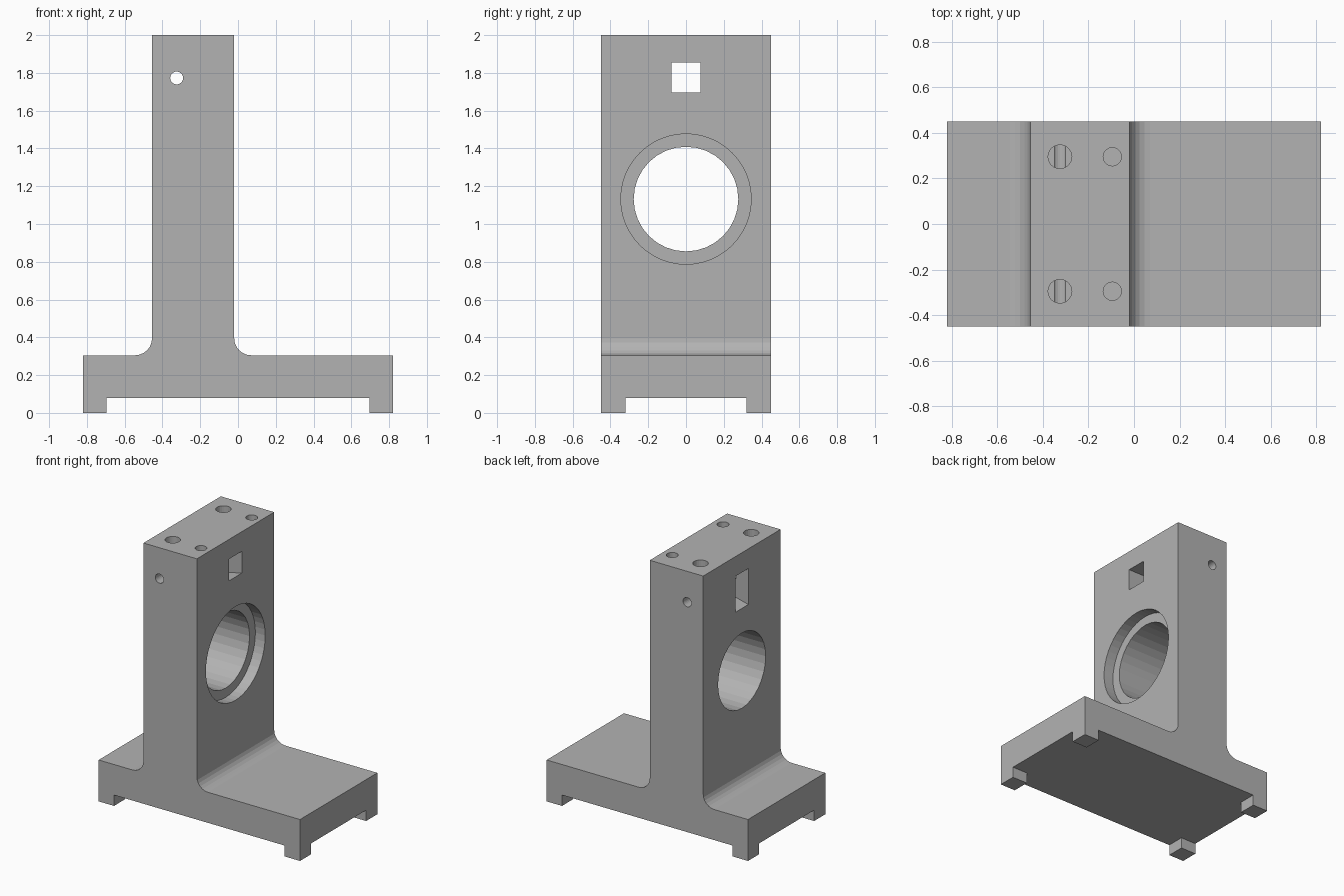
import bpy, bmesh, math
from mathutils import Matrix

cube = bpy.data.objects.get("Cube")
if cube:
    bpy.data.objects.remove(cube, do_unlink=True)

metal = bpy.data.materials.new("plain grey metal")
metal.use_nodes = True
GREY = (0.45, 0.45, 0.45, 1)
metal.diffuse_color = GREY
metal.node_tree.nodes["Principled BSDF"].inputs["Base Color"].default_value = GREY

HALF_Y = 0.45
LEFT, RIGHT = -0.455, -0.02      # sides of the upright
TOP, BASE_TOP, FOOT = 2.0, 0.305, 0.08
FILLET = 0.09


def finish(name, bm):
    bmesh.ops.recalc_face_normals(bm, faces=bm.faces)
    mesh = bpy.data.meshes.new(name)
    bm.to_mesh(mesh)
    bm.free()
    mesh.materials.append(metal)
    obj = bpy.data.objects.new(name, mesh)
    bpy.context.collection.objects.link(obj)
    return obj


def extrude_profile(name, points, half_y):
    """Extrude an x-z outline symmetrically along y."""
    bm = bmesh.new()
    face = bm.faces.new([bm.verts.new((x, -half_y, z)) for x, z in points])
    new = bmesh.ops.extrude_face_region(bm, geom=[face])["geom"]
    verts = [v for v in new if isinstance(v, bmesh.types.BMVert)]
    bmesh.ops.translate(bm, verts=verts, vec=(0, 2 * half_y, 0))
    return finish(name, bm)


def cylinder(name, centre, radius, depth, axis, segments=32):
    turn = {"x": Matrix.Rotation(math.pi / 2, 4, "Y"),
            "y": Matrix.Rotation(math.pi / 2, 4, "X"),
            "z": Matrix.Identity(4)}[axis]
    bm = bmesh.new()
    bmesh.ops.create_cone(bm, cap_ends=True, segments=segments, radius1=radius,
                          radius2=radius, depth=depth,
                          matrix=Matrix.Translation(centre) @ turn)
    return finish(name, bm)


def box(name, half_x, half_y, z0, z1):
    return extrude_profile(name, [(-half_x, z0), (half_x, z0),
                                  (half_x, z1), (-half_x, z1)], half_y)


def fillet(cx, start, end, steps=6):
    """Concave corner arc between the base and the upright."""
    angles = [math.radians(start + (end - start) * i / steps) for i in range(steps + 1)]
    return [(cx + FILLET * math.cos(a), BASE_TOP + FILLET + FILLET * math.sin(a))
            for a in angles]


# Base and upright as one filleted outline
outline = [(-0.82, 0), (0.82, 0), (0.82, BASE_TOP)]
outline += fillet(RIGHT + FILLET, 270, 180)
outline += [(RIGHT, TOP), (LEFT, TOP)]
outline += fillet(LEFT - FILLET, 0, -90)
outline += [(-0.82, BASE_TOP)]
bracket = extrude_profile("bearing_bracket", outline, HALF_Y)

# Underside channels that leave four corner feet
cutters = [box("long_channel_cutter", 1.0, 0.32, -0.1, FOOT),
           box("cross_channel_cutter", 0.695, 0.6, -0.1, FOOT)]

# Main bore with a counterbore on the long-base side
mid = (LEFT + RIGHT) / 2
cutters.append(cylinder("bore_cutter", (mid, 0, 1.132), 0.277, 0.8, "x"))
cutters.append(cylinder("counterbore_cutter", (RIGHT + 0.06, 0, 1.132), 0.345, 0.28, "x", 48))

# Window whose floor slopes down toward the short-base side
slope = (1.695 - 1.59) / (RIGHT - LEFT)
cutters.append(extrude_profile("window_cutter", [
    (LEFT - 0.1, 1.59 - slope * 0.1), (RIGHT + 0.1, 1.695 + slope * 0.1),
    (RIGHT + 0.1, 1.855), (LEFT - 0.1, 1.855)], 0.076))

# Cross pin hole and the blind holes in the top
cutters.append(cylinder("pin_hole_cutter", (-0.325, 0, 1.773), 0.034, 1.2, "y", 24))
for y in (-0.295, 0.295):
    cutters.append(cylinder("large_top_hole_cutter", (-0.325, y, TOP), 0.052, 0.5, "z", 24))
    cutters.append(cylinder("small_top_hole_cutter", (-0.095, y, TOP), 0.04, 0.4, "z", 24))

for cutter in cutters:
    cutter.hide_render = True
    cutter.hide_set(True)
    cutter.display_type = "WIRE"
    cut = bracket.modifiers.new(cutter.name, "BOOLEAN")
    cut.operation = "DIFFERENCE"
    cut.solver = "EXACT"
    cut.object = cutter

# Bake the cuts and drop the helpers
bpy.context.view_layer.update()
graph = bpy.context.evaluated_depsgraph_get()
result = bpy.data.meshes.new_from_object(bracket.evaluated_get(graph))
bracket.modifiers.clear()
bracket.data = result
result.materials.clear()
result.materials.append(metal)
for polygon in result.polygons:
    polygon.material_index = 0
for cutter in cutters:
    bpy.data.objects.remove(cutter, do_unlink=True)
